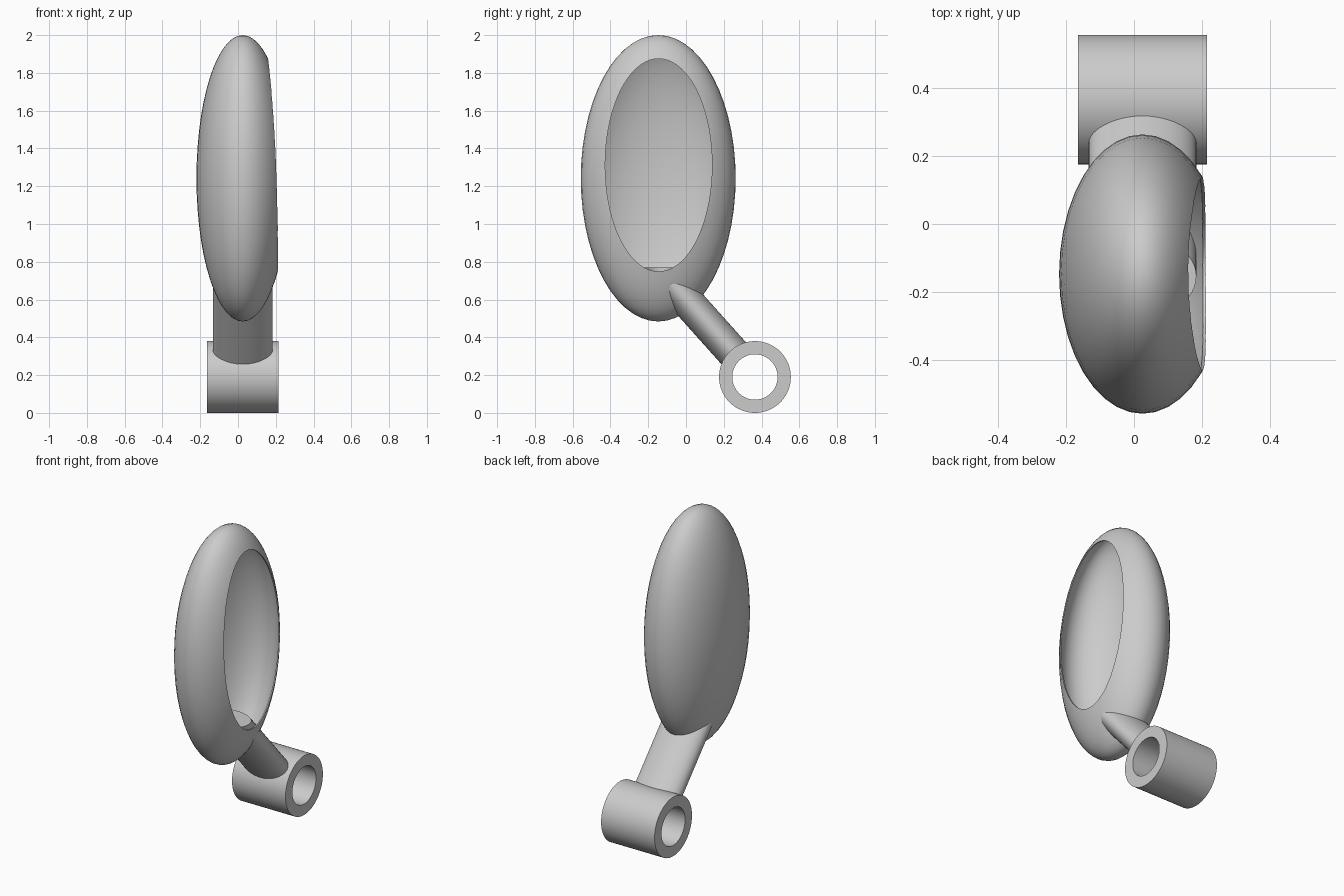
import bpy, bmesh, math
from mathutils import Vector, Matrix

cube = bpy.data.objects.get("Cube")
if cube:
    bpy.data.objects.remove(cube)

AXIS_X = 0.025                       # shared mid-plane of all parts
HUB = Vector((AXIS_X, 0.365, 0.19))  # centre of the pivot tube

grey = bpy.data.materials.new("plain grey")
grey.use_nodes = True
grey.diffuse_color = (0.6, 0.6, 0.6, 1)
grey.node_tree.nodes["Principled BSDF"].inputs["Base Color"].default_value = (0.6, 0.6, 0.6, 1)


def make_object(name, bm):
    bmesh.ops.recalc_face_normals(bm, faces=bm.faces)
    mesh = bpy.data.meshes.new(name)
    bm.to_mesh(mesh)
    bm.free()
    mesh.materials.append(grey)
    obj = bpy.data.objects.new(name, mesh)
    bpy.context.collection.objects.link(obj)
    return obj


def select(obj):
    bpy.ops.object.select_all(action='DESELECT')
    obj.select_set(True)
    bpy.context.view_layer.objects.active = obj


def smooth(obj):
    select(obj)
    bpy.ops.object.shade_smooth_by_angle(angle=math.radians(35))


def tube_along_x(bm, centre, ry, rz, length, segments):
    """Closed elliptical cylinder lying along x."""
    bmesh.ops.create_cone(
        bm, cap_ends=True, segments=segments, radius1=1, radius2=1, depth=length,
        matrix=Matrix.Translation(centre) @ Matrix.Diagonal((1, ry, rz, 1))
        @ Matrix.Rotation(math.pi / 2, 4, 'Y'))


# Thin egg-shaped shell
bm = bmesh.new()
bmesh.ops.create_uvsphere(
    bm, u_segments=40, v_segments=28, radius=1,
    matrix=Matrix.Translation((AXIS_X, -0.147, 1.242))
    @ Matrix.Diagonal((0.245, 0.41, 0.758, 1)))
shell = make_object("hollow_shell", bm)
wall = shell.modifiers.new("wall", 'SOLIDIFY')
wall.thickness = 0.008
wall.offset = -1

# Oval opening on the left side of the shell
bm = bmesh.new()
tube_along_x(bm, (0.35, -0.145, 1.312), 0.283, 0.563, 0.6, 72)
cutter = make_object("opening_cutter", bm)
cutter.hide_render = True
cut = shell.modifiers.new("opening", 'BOOLEAN')
cut.operation = 'DIFFERENCE'
cut.solver = 'EXACT'
cut.object = cutter
select(shell)
for name in ("wall", "opening"):
    bpy.ops.object.modifier_apply(modifier=name)
bpy.data.objects.remove(cutter)
smooth(shell)

# Oval stem, square to the pivot tube and level where it ends inside the shell
along = Vector((0, -0.667, 0.745))
across = Vector((0, 0.745, 0.667))
bm = bmesh.new()
low, high = [], []
COUNT = 48
for i in range(COUNT):
    a = math.tau * i / COUNT
    base = HUB + Vector((0.158 * math.cos(a), 0, 0)) + across * 0.087 * math.sin(a)
    low.append(bm.verts.new(base + along * 0.145))
    high.append(bm.verts.new(base + along * ((0.77 - base.z) / along.z)))
bm.faces.new(low)
bm.faces.new(high)
for i in range(COUNT):
    j = (i + 1) % COUNT
    bm.faces.new((low[i], low[j], high[j], high[i]))
smooth(make_object("stem", bm))

# Pivot tube: rectangular section swept round the x axis
bm = bmesh.new()
section = [(-0.19, 0.12), (0.19, 0.12), (0.19, 0.19), (-0.19, 0.19)]
verts = [bm.verts.new(HUB + Vector((x, 0, r))) for x, r in section]
edges = [bm.edges.new((verts[i], verts[(i + 1) % 4])) for i in range(4)]
bmesh.ops.spin(bm, geom=verts + edges, cent=HUB, axis=(1, 0, 0),
               angle=math.tau, steps=64, use_merge=True)
bmesh.ops.remove_doubles(bm, verts=bm.verts, dist=0.0001)
smooth(make_object("pivot_tube", bm))
